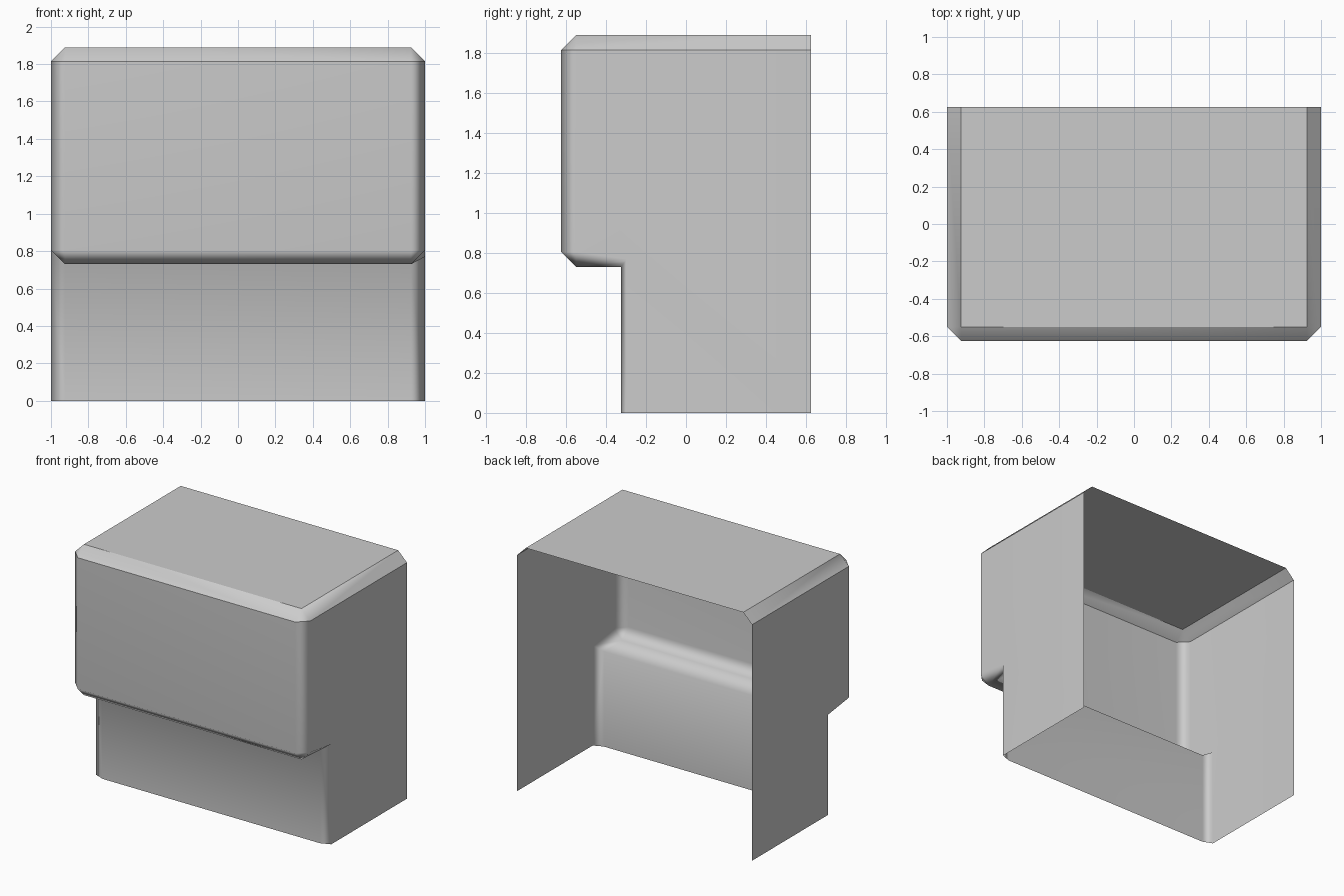
import bpy, bmesh

if "Cube" in bpy.data.objects:
    bpy.data.objects.remove(bpy.data.objects["Cube"])

# Half profiles (y, z), running from the back of the top down the front
centre = [(0.625, 1.89), (-0.55, 1.89), (-0.625, 1.815), (-0.625, 0.805),
          (-0.55, 0.73), (-0.325, 0.73), (-0.325, 0.0)]
# Matching outline of the flat side, inset by the chamfer
side = [(0.625, 1.815), (-0.55, 1.815), (-0.55, 1.815), (-0.55, 0.805),
        (-0.55, 0.805), (-0.295, 0.77), (-0.295, 0.0)]

bm = bmesh.new()


def row(profile, x):
    made = {}
    for p in profile:
        if p not in made:
            made[p] = bm.verts.new((x, p[0], p[1]))
    return [made[p] for p in profile]


def unique(seq):
    return list(dict.fromkeys(seq))


rows = [row(side, -1), row(centre, -0.925), row(centre, 0.925), row(side, 1)]

# Top, front, shelf and chamfer strips between neighbouring profiles
for a, b in zip(rows, rows[1:]):
    for i in range(len(a) - 1):
        bm.faces.new(unique([a[i], a[i + 1], b[i + 1], b[i]]))

# Flat side walls; back and bottom stay open
for r, x in ((rows[0], -1), (rows[3], 1)):
    loop = unique(r) + [bm.verts.new((x, 0.625, 0))]
    bm.faces.new(loop[::-1] if x < 0 else loop)

# Smooth chamfers, with crisp edges around the top
for f in bm.faces:
    f.smooth = True
for e in bm.edges:
    za, zb = (v.co.z for v in e.verts)
    e.smooth = not (abs(za - zb) < 1e-4 and za > 1.8)

mesh = bpy.data.meshes.new("stepped_cover")
bm.to_mesh(mesh)
bm.free()
cover = bpy.data.objects.new("stepped_cover", mesh)
bpy.context.collection.objects.link(cover)

# Keep the broad faces flat in shading
weighted = cover.modifiers.new("flat_faces", 'WEIGHTED_NORMAL')
weighted.keep_sharp = True
